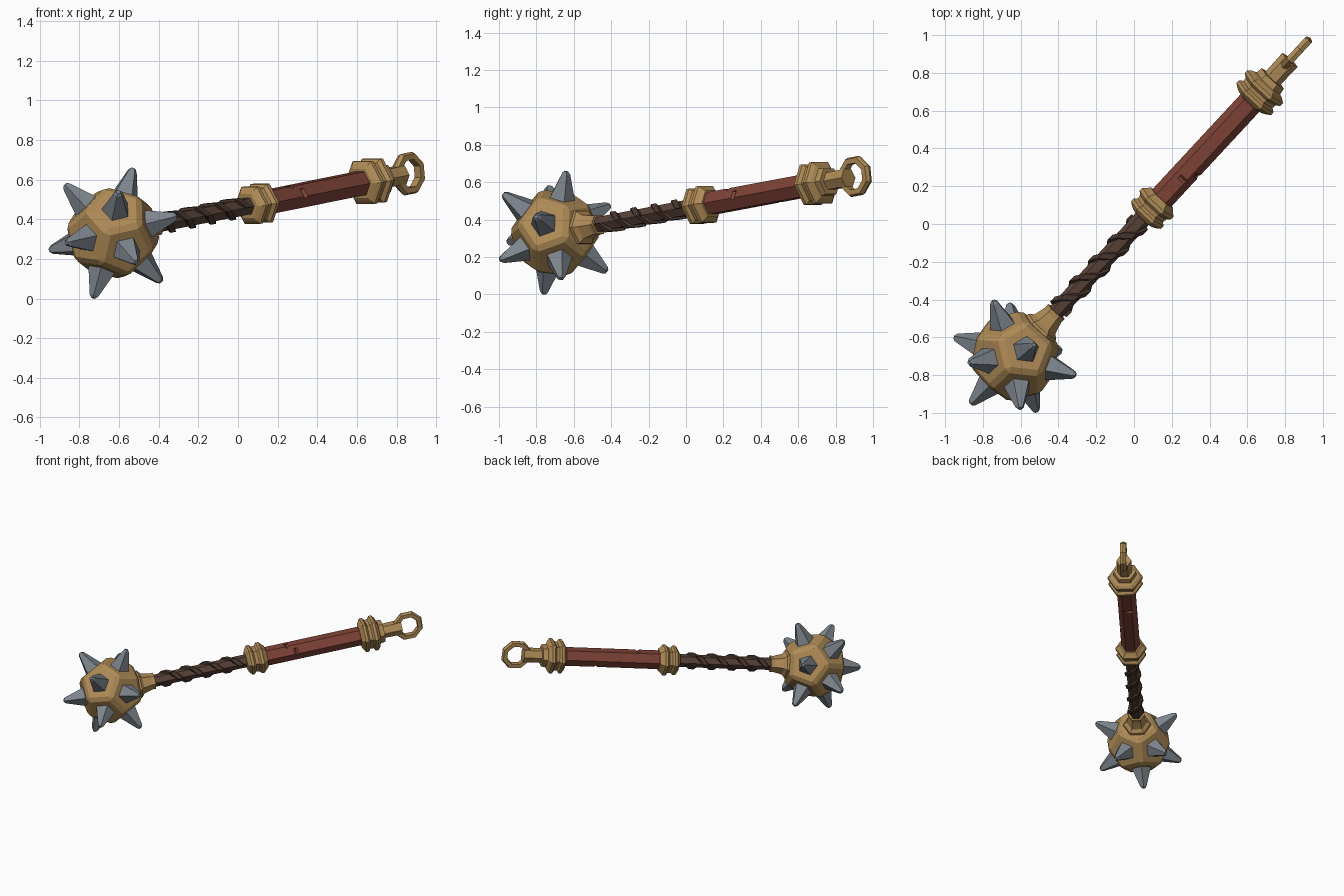
import bpy, bmesh, math
from mathutils import Matrix, Vector

if "Cube" in bpy.data.objects:
    bpy.data.objects.remove(bpy.data.objects["Cube"])

# Frame of the weapon: local Z runs from the head centre along the handle
C = Vector((-0.63, -0.70, 0.33))
D = Vector((1.485, 1.60, 0.30)).normalized()
X = Vector((0, 0, 1)).cross(D).normalized()
Y = D.cross(X)
FRAME = Matrix((X, Y, D)).transposed().to_4x4()
FRAME.translation = C
PHI = math.radians(96)   # roll of the head


def mat(name, rgb):
    m = bpy.data.materials.new(name)
    m.diffuse_color = (*rgb, 1)
    m.use_nodes = True
    m.node_tree.nodes["Principled BSDF"].inputs["Base Color"].default_value = m.diffuse_color
    return m


BRASS = mat("brass", (0.434, 0.262, 0.095))
STEEL = mat("steel", (0.205, 0.235, 0.265))
RED = mat("red_wood", (0.216, 0.056, 0.038))
BROWN = mat("brown_grip", (0.098, 0.054, 0.040))
DARK = mat("dark_strap", (0.066, 0.037, 0.028))


def finish(name, bm, m, local=Matrix()):
    bmesh.ops.recalc_face_normals(bm, faces=bm.faces[:])
    me = bpy.data.meshes.new(name)
    bm.to_mesh(me)
    bm.free()
    me.transform(FRAME @ local)
    me.materials.append(m)
    ob = bpy.data.objects.new(name, me)
    bpy.context.collection.objects.link(ob)
    return ob


def turned(name, profile, sides, m, local=Matrix()):
    """Faceted solid from (height, radius) pairs along Z."""
    bm = bmesh.new()
    rings = [[bm.verts.new((r * math.cos(math.tau * i / sides), r * math.sin(math.tau * i / sides), z))
              for i in range(sides)] for z, r in profile]
    for a, b in zip(rings, rings[1:]):
        for i in range(sides):
            j = (i + 1) % sides
            bm.faces.new((a[i], a[j], b[j], b[i]))
    bm.faces.new(rings[0])
    bm.faces.new(rings[-1])
    return finish(name, bm, m, local)


# Head: dodecahedron with chamfered edges
R = 0.25
bm = bmesh.new()
for z, r in ((0.795, 0.607), (0.188, 0.982)):
    for k in range(5):
        a = PHI + math.radians(36 + 72 * k)
        v = Vector((r * math.cos(a), r * math.sin(a), z)) * R
        bm.verts.new(v)
        bm.verts.new(-v)
bmesh.ops.convex_hull(bm, input=bm.verts[:])
bmesh.ops.dissolve_limit(bm, angle_limit=0.1, verts=bm.verts[:], edges=bm.edges[:])
bmesh.ops.bevel(bm, geom=bm.edges[:], offset=0.021, segments=1, affect='EDGES')
finish("head", bm, BRASS)


# Spikes on every head face except the one holding the neck
def spike(name, n, corner):
    x = (corner - n * corner.dot(n)).normalized()
    rot = Matrix((x, n.cross(x), n)).transposed().to_4x4()
    turned(name, [(0.185, 0.078), (0.335, 0.024), (0.348, 0.012)], 5, STEEL, rot)


up = Vector((0, 0, 1))
spike("spike_end", -up, Vector((math.cos(PHI), math.sin(PHI), 0)))
for k in range(5):
    a = PHI + math.tau * k / 5
    n = Vector((0.894 * math.cos(a), 0.894 * math.sin(a), 0.447))
    spike(f"spike_near_{k}", n, -up)
    spike(f"spike_far_{k}", -n, up)

# Neck, grip, handle and collars, all six-sided
turned("neck", [(0.18, 0.105), (0.215, 0.10), (0.235, 0.075), (0.30, 0.058), (0.325, 0.06)], 6, BRASS)
turned("grip", [(0.31, 0.044), (1.03, 0.047)], 6, BROWN)
handle = turned("handle", [(1.12, 0.068), (1.90, 0.068)], 6, RED)


def flange(s, r, h):
    return [(s - h, r * 0.84), (s - h * 0.4, r), (s + h * 0.4, r), (s + h, r * 0.84)]


turned("lower_collar", [(1.005, 0.07)] + flange(1.04, 0.108, 0.024) + flange(1.112, 0.113, 0.026)
       + [(1.155, 0.08)], 6, BRASS)
turned("upper_collar", [(1.85, 0.085)] + flange(1.885, 0.125, 0.024) + flange(1.955, 0.128, 0.026)
       + [(1.99, 0.085), (2.025, 0.08)], 6, BRASS)
turned("end_bar", [(2.0, 0.052), (2.16, 0.055)], 6, BRASS)

# Two straps wound round the grip
STEPS, PITCH = 13, 0.30
for start in range(2):
    bm = bmesh.new()
    rows = []
    for i in range(STEPS):
        a = math.tau * i / 6 + math.pi * start
        z = 0.36 + PITCH * i / 6
        rows.append([bm.verts.new((r * math.cos(a), r * math.sin(a), z + w)) for r, w in
                     ((0.038, -0.024), (0.060, -0.019), (0.060, 0.019), (0.038, 0.024))])
    for p, q in zip(rows, rows[1:]):
        for j in range(4):
            bm.faces.new((p[j], p[(j + 1) % 4], q[(j + 1) % 4], q[j]))
    bm.faces.new(rows[0])
    bm.faces.new(rows[-1])
    finish(f"grip_strap_{start}", bm, DARK)

# Hanging ring: eight-sided hoop in the upright plane
bm = bmesh.new()
rows = []
for i in range(8):
    a = math.tau * (i + 0.5) / 8
    rows.append([bm.verts.new((w, r * math.sin(a), 2.21 + r * math.cos(a))) for r, w in
                 ((0.074, -0.022), (0.104, -0.022), (0.114, 0), (0.104, 0.022), (0.074, 0.022))])
for i in range(8):
    p, q = rows[i], rows[(i + 1) % 8]
    for j in range(5):
        bm.faces.new((p[j], p[(j + 1) % 5], q[(j + 1) % 5], q[j]))
finish("hanging_ring", bm, BRASS)

# Nicks cut into the wooden handle
for i, (ang, s) in enumerate(((90, 1.31), (150, 1.37), (270, 1.62))):
    bm = bmesh.new()
    bmesh.ops.create_cube(bm, size=0.03)
    loc = (Matrix.Rotation(math.radians(ang), 4, 'Z') @ Matrix.Translation((0.062, 0.02, s))
           @ Matrix.Rotation(math.radians(45), 4, 'Y') @ Matrix.Diagonal((0.8, 2, 0.8, 1)))
    cutter = finish(f"nick_cutter_{i}", bm, RED, loc)
    cutter.hide_render = True
    cutter.hide_viewport = True
    mod = handle.modifiers.new("nick", 'BOOLEAN')
    mod.operation = 'DIFFERENCE'
    mod.object = cutter
